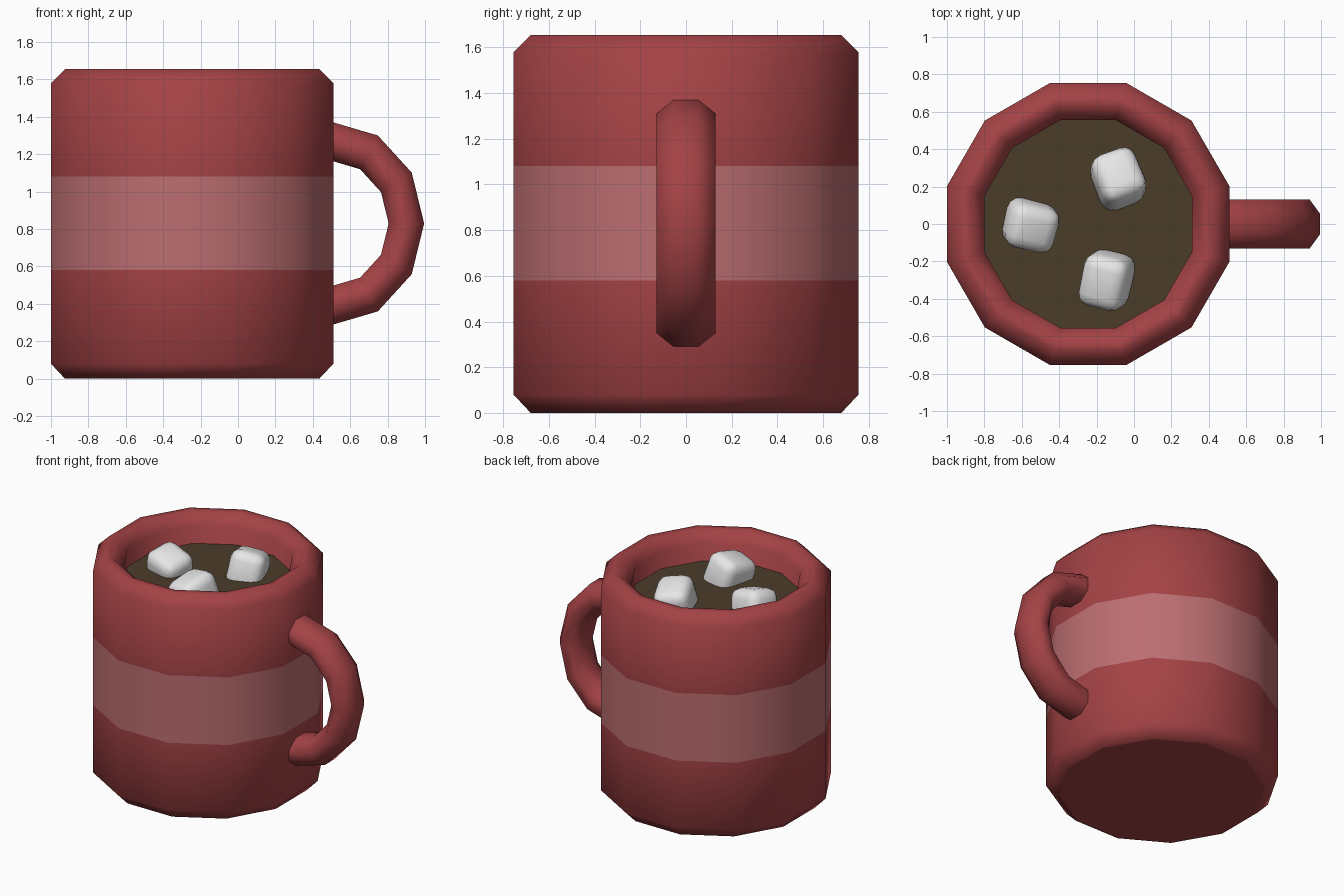
import bpy, bmesh, math
from mathutils import Vector, Matrix

if "Cube" in bpy.data.objects:
    bpy.data.objects.remove(bpy.data.objects["Cube"])

CX = -0.245          # axis of the mug body
SIDES = 12


def material(name, rgb):
    m = bpy.data.materials.new(name)
    m.diffuse_color = (*rgb, 1)
    m.use_nodes = True
    m.node_tree.nodes["Principled BSDF"].inputs["Base Color"].default_value = m.diffuse_color
    return m


RED = material("dark red glaze", (0.37, 0.055, 0.06))
PINK = material("dusty pink band", (0.5, 0.155, 0.165))
COCOA = material("cocoa brown", (0.07, 0.045, 0.022))
WHITE = material("marshmallow white", (0.8, 0.8, 0.8))


def finish(bm, name, mats, angle=180):
    bmesh.ops.recalc_face_normals(bm, faces=bm.faces)
    me = bpy.data.meshes.new(name)
    bm.to_mesh(me)
    bm.free()
    for m in mats:
        me.materials.append(m)
    ob = bpy.data.objects.new(name, me)
    bpy.context.collection.objects.link(ob)
    bpy.ops.object.select_all(action='DESELECT')
    ob.select_set(True)
    bpy.context.view_layer.objects.active = ob
    bpy.ops.object.shade_smooth_by_angle(angle=math.radians(angle))
    return ob


def loft(bm, rings):
    """Skin a list of closed rings of points, capping both ends."""
    rows = [[bm.verts.new(p) for p in ring] for ring in rings]
    n = len(rows[0])
    for a, b in zip(rows, rows[1:]):
        for i in range(n):
            j = (i + 1) % n
            bm.faces.new((a[i], a[j], b[j], b[i]))
    bm.faces.new(rows[0])
    bm.faces.new(rows[-1])


def polygon(apothem, z):
    r = apothem / math.cos(math.pi / SIDES)
    return [Vector((CX + r * math.cos((i + 0.5) * math.tau / SIDES),
                    r * math.sin((i + 0.5) * math.tau / SIDES), z))
            for i in range(SIDES)]


# Mug body: outer wall, bevelled rim, inner wall and floor
profile = [(0.66, 0), (0.68, 0), (0.755, 0.08), (0.755, 0.58), (0.755, 1.08),
           (0.755, 1.58), (0.68, 1.655), (0.63, 1.655), (0.555, 1.58), (0.555, 0.2)]
bm = bmesh.new()
loft(bm, [polygon(r, z) for r, z in profile])
for f in bm.faces:
    c = f.calc_center_median()
    outer = math.hypot(c.x - CX, c.y) > 0.7
    if outer and 0.58 < c.z < 1.08:
        f.material_index = 1
finish(bm, "mug_body", [RED, PINK], 60)

# Cocoa surface
bm = bmesh.new()
bm.faces.new([bm.verts.new(p) for p in polygon(0.558, 1.45)])
for f in bm.faces:
    f.normal_update()
    if f.normal.z < 0:
        f.normal_flip()
cocoa = finish(bm, "cocoa", [COCOA])

# Handle: octagonal section swept round a half ellipse, ends sunk in the wall
R, r = 0.439, 0.104
section = [((i + 0.5) * math.tau / 8) for i in range(8)]
k = 1 / math.cos(math.pi / 8)


def handle_ring(angle, shift=0.0):
    ring = []
    for s in section:
        rad = R + r * k * math.cos(s)
        ring.append(Vector((0.5 + 0.912 * rad * math.cos(angle) - shift,
                            0.13 * k * math.sin(s),
                            0.83 + rad * math.sin(angle))))
    return ring


rings = [handle_ring(math.radians(a)) for a in range(-90, 91, 30)]
rings = [handle_ring(-math.pi / 2, 0.06)] + rings + [handle_ring(math.pi / 2, 0.06)]
bm = bmesh.new()
loft(bm, rings)
finish(bm, "handle", [RED], 60)

# Marshmallows: rounded tilted cubes floating in the cocoa
spots = [((-0.555, -0.005, 1.455), (12, 14, -12), (0.27, 0.25, 0.26)),
         ((-0.085, 0.24, 1.475), (-16, 10, 20), (0.25, 0.28, 0.27)),
         ((-0.145, -0.30, 1.48), (14, -12, -14), (0.25, 0.29, 0.27))]
for n, (pos, rot, size) in enumerate(spots, 1):
    bm = bmesh.new()
    bmesh.ops.create_cube(bm, size=1, matrix=Matrix.Diagonal((*size, 1)))
    bmesh.ops.bevel(bm, geom=bm.edges[:], offset=0.07, segments=3,
                    profile=0.5, affect='EDGES')
    ob = finish(bm, f"marshmallow_{n}", [WHITE])
    ob.location = pos
    ob.rotation_euler = [math.radians(a) for a in rot]
